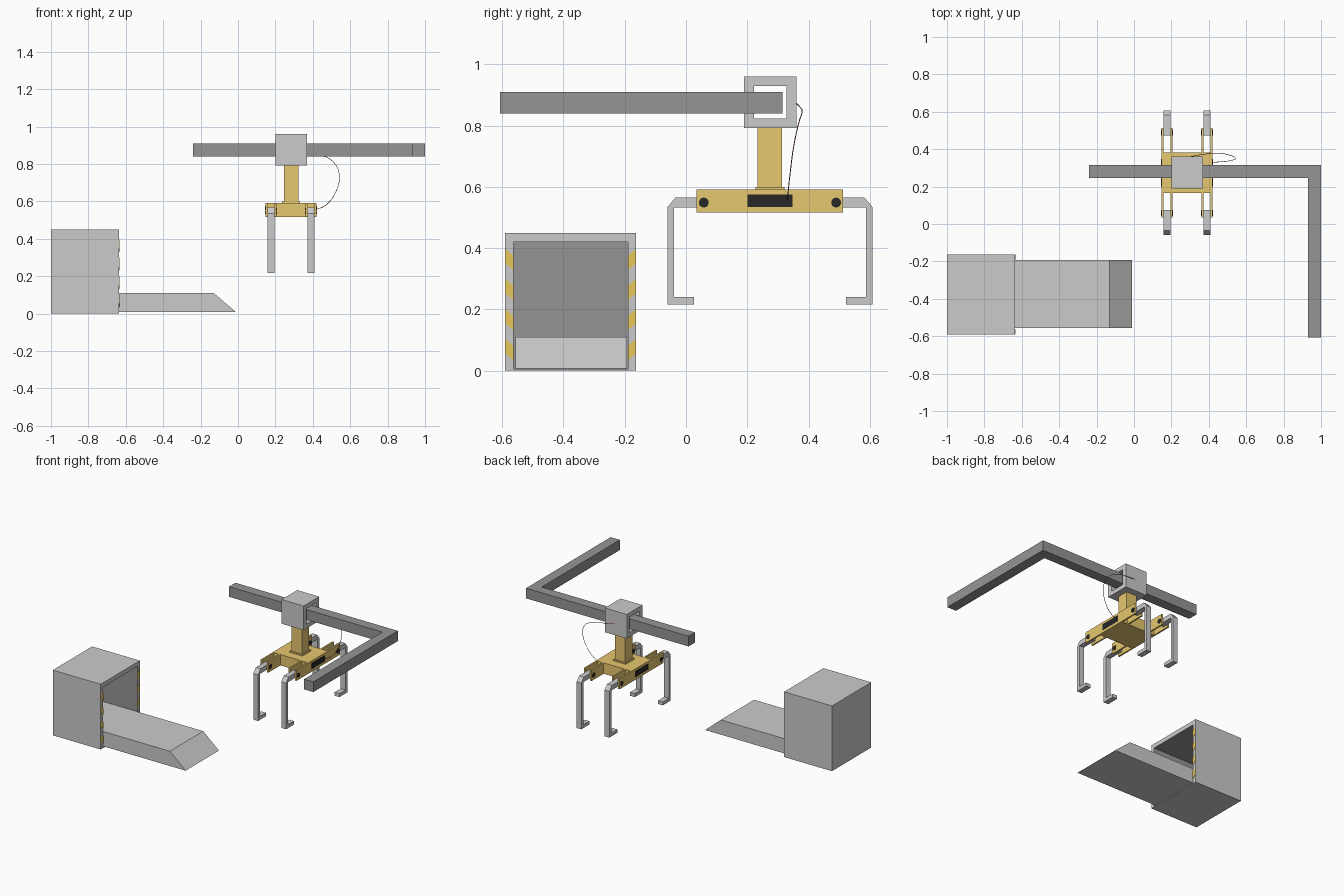
import bpy, bmesh
from math import pi
from mathutils import Vector

if "Cube" in bpy.data.objects:
    bpy.data.objects.remove(bpy.data.objects["Cube"])


def material(name, rgb):
    m = bpy.data.materials.new(name)
    m.diffuse_color = (*rgb, 1)
    m.use_nodes = True
    m.node_tree.nodes["Principled BSDF"].inputs["Base Color"].default_value = m.diffuse_color
    return m


YELLOW = material("yellow_paint", (0.8, 0.58, 0.16))
STRIPE = material("hazard_yellow", (0.8, 0.58, 0.1))
DARK = material("dark_metal", (0.3, 0.3, 0.3))
BLACK = material("black", (0.02, 0.02, 0.02))
RED = material("cable_red", (0.25, 0.04, 0.05))


def finish(name, bm, *mats):
    bmesh.ops.recalc_face_normals(bm, faces=bm.faces)
    me = bpy.data.meshes.new(name)
    bm.to_mesh(me)
    bm.free()
    for m in mats:
        if m:
            me.materials.append(m)
    ob = bpy.data.objects.new(name, me)
    bpy.context.collection.objects.link(ob)
    return ob


def prism(name, pts, axis, lo, hi, mat=None):
    """Extrude a 2D outline along x (pts = y,z), y (x,z) or z (x,y)."""
    def place(p, t):
        return {"x": (t, *p), "y": (p[0], t, p[1]), "z": (*p, t)}[axis]
    bm = bmesh.new()
    face = bm.faces.new([bm.verts.new(place(p, lo)) for p in pts])
    ext = bmesh.ops.extrude_face_region(bm, geom=[face], use_keep_orig=True)
    verts = [g for g in ext["geom"] if isinstance(g, bmesh.types.BMVert)]
    bmesh.ops.translate(bm, verts=verts, vec=Vector(place((0, 0), hi - lo)))
    return finish(name, bm, mat)


def rect(a0, a1, b0, b1):
    return [(a0, b0), (a1, b0), (a1, b1), (a0, b1)]


def box(name, x, y, z, mat=None):
    return prism(name, rect(*x, *y), "z", *z, mat)


CX, CY = 0.284, 0.274   # gripper centre

# Oven housing: a box with a deep dark opening on its +x side
bm = bmesh.new()
bmesh.ops.create_cube(bm, size=1)
for v in bm.verts:
    v.co = (-0.8175 + v.co.x * 0.365, -0.3765 + v.co.y * 0.427, 0.225 + v.co.z * 0.45)
front = max(bm.faces, key=lambda f: f.calc_center_median().x)
bmesh.ops.inset_individual(bm, faces=[front], thickness=0.02)
for v in front.verts:
    v.co.y = -0.563 if v.co.y < -0.3765 else -0.19
    v.co.z = 0.005 if v.co.z < 0.2 else 0.42
inner = bmesh.ops.extrude_discrete_faces(bm, faces=[front])["faces"][0]
bmesh.ops.translate(bm, verts=inner.verts, vec=(-0.335, 0, 0))
inner.material_index = 1
for e in inner.edges:
    for f in e.link_faces:
        f.material_index = 1
finish("oven_housing", bm, material("housing_grey", (0.6, 0.6, 0.6)), DARK)

# Hazard stripes on both door posts
for side, outer, inside in (("front", -0.589, -0.563), ("back", -0.164, -0.19)):
    for i in range(4):
        z = 0.397 - 0.098 * i
        prism(f"hazard_stripe_{side}_{i + 1}",
              [(outer, z), (inside, z - 0.022), (inside, z - 0.069), (outer, z - 0.047)],
              "x", -0.637, -0.633, STRIPE)

# Conveyor with a sloped end
prism("conveyor", [(-0.965, 0.008), (-0.01, 0.008), (-0.13, 0.11), (-0.965, 0.11)],
      "y", -0.556, -0.193)

# L-shaped overhead beam, mitred at the corner
prism("beam_long", [(-0.24, 0.245), (0.93, 0.245), (1.0, 0.315), (-0.24, 0.315)],
      "z", 0.84, 0.91, DARK)
prism("beam_short", [(0.93, -0.607), (1.0, -0.607), (1.0, 0.315), (0.93, 0.245)],
      "z", 0.84, 0.91, DARK)

# Hollow carriage that slides on the beam
bm = bmesh.new()
rings = [[[bm.verts.new((x, *p)) for p in rect(*r)]
          for r in ((0.19, 0.36, 0.793, 0.96), (0.222, 0.328, 0.823, 0.93))]
         for x in (0.2, 0.368)]
(o0, i0), (o1, i1) = rings
for a, b in ((o0, i0), (o1, i1), (o0, o1), (i0, i1)):
    for k in range(4):
        n = (k + 1) % 4
        bm.faces.new((a[k], a[n], b[n], b[k]))
finish("carriage", bm)

# Column and its flange
box("column", (CX - 0.039, CX + 0.039), (CY - 0.04, CY + 0.04), (0.59, 0.793), YELLOW)
box("column_flange", (CX - 0.048, CX + 0.048), (CY - 0.047, CY + 0.047), (0.59, 0.6), YELLOW)

# Gripper body: a slab with slotted forks at its four corners
quarter = [(0.0775, 0.107), (0.0775, 0.239), (0.0885, 0.239), (0.0885, 0.107),
           (0.1255, 0.107), (0.1255, 0.239), (0.1365, 0.239)]
half = quarter + [(x, -y) for x, y in reversed(quarter)]
outline = half + [(-x, -y) for x, y in half]
prism("gripper_body", [(CX + x, CY + y) for x, y in outline], "z", 0.516, 0.591, YELLOW)

# Hooked legs and pivot pins
leg = [(0.2, 0.533), (0.2, 0.566), (0.308, 0.566), (0.334, 0.535), (0.334, 0.216),
       (0.248, 0.216), (0.248, 0.24), (0.313, 0.24), (0.313, 0.533)]
for sx, nx in ((-1, "left"), (1, "right")):
    x = CX + sx * 0.107
    for sy, ny in ((-1, "front"), (1, "back")):
        prism(f"leg_{ny}_{nx}", [(CY + sy * d, z) for d, z in leg], "x",
              x - 0.0182, x + 0.0182)
        bpy.ops.mesh.primitive_cylinder_add(vertices=24, radius=0.016, depth=0.063,
                                            location=(x, CY + sy * 0.216, 0.549),
                                            rotation=(0, pi / 2, 0))
        pin = bpy.context.object
        pin.name = f"pivot_pin_{ny}_{nx}"
        pin.data.materials.append(BLACK)
        bpy.ops.object.shade_smooth_by_angle()
    # Black panel on the outer side of the rail
    edge = CX + sx * 0.1365
    box(f"side_panel_{nx}", (edge - 0.002, edge + 0.002),
        (CY - 0.073, CY + 0.073), (0.535, 0.575), BLACK)

# Cable looping from the carriage down to the body
path = [(0.29, 0.358, 0.875), (0.37, 0.372, 0.86), (0.45, 0.379, 0.845), (0.515, 0.367, 0.805),
        (0.542, 0.352, 0.735), (0.52, 0.34, 0.645), (0.47, 0.333, 0.58), (0.415, 0.33, 0.555)]
cu = bpy.data.curves.new("cable", "CURVE")
cu.dimensions = "3D"
cu.bevel_depth = 0.0015
cu.bevel_resolution = 1
cu.resolution_u = 6
cu.use_fill_caps = True
sp = cu.splines.new("BEZIER")
sp.bezier_points.add(len(path) - 1)
for bp, co in zip(sp.bezier_points, path):
    bp.co = co
    bp.handle_left_type = bp.handle_right_type = "AUTO"
cu.materials.append(RED)
bpy.context.collection.objects.link(bpy.data.objects.new("cable", cu))
